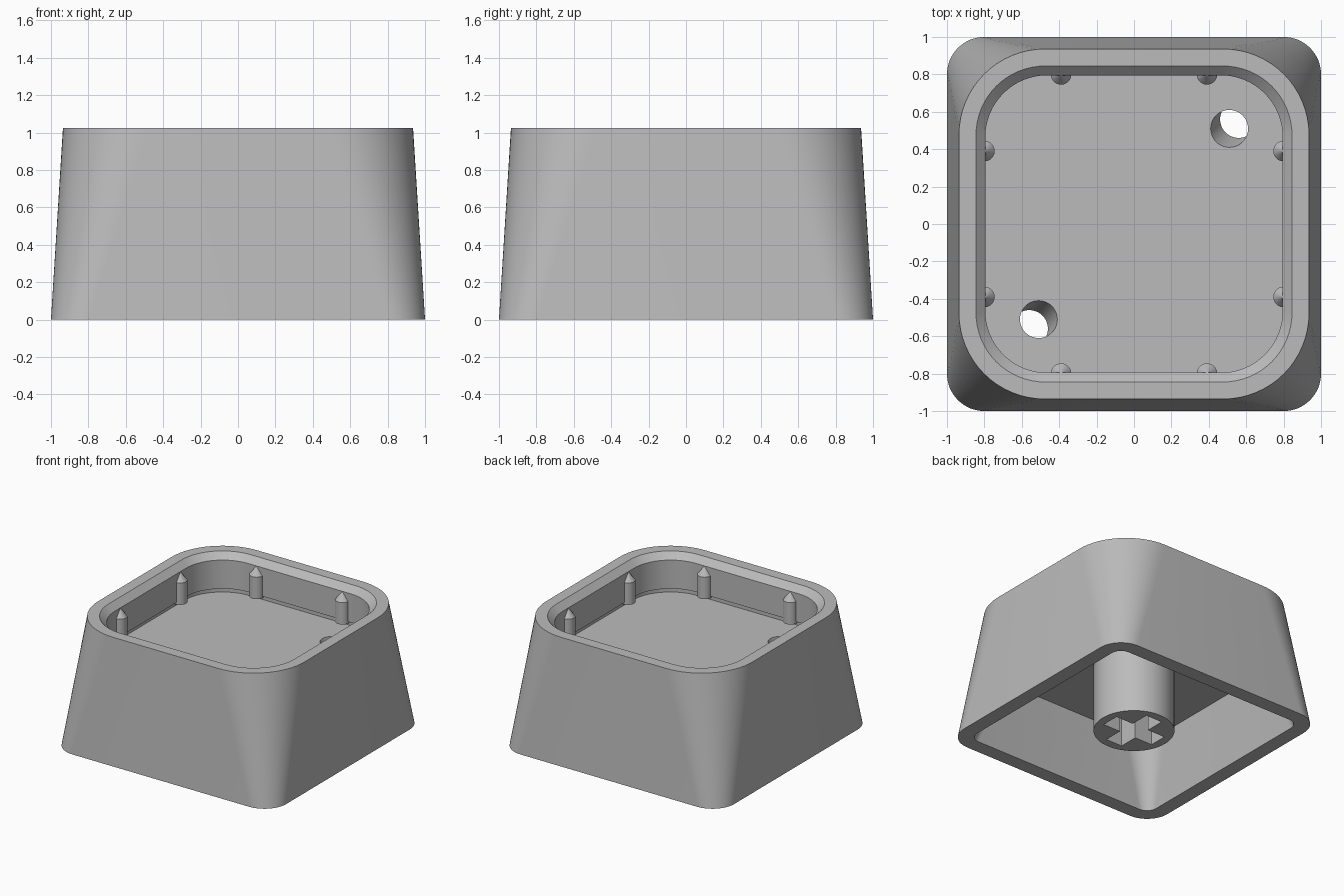
import bpy, bmesh, math
from mathutils import Vector, Matrix

cube = bpy.data.objects.get("Cube")
if cube:
    bpy.data.objects.remove(cube, do_unlink=True)

# One plain grey plastic
grey = bpy.data.materials.new("grey_plastic")
grey.use_nodes = True
GREY = (0.5, 0.5, 0.5, 1)
grey.diffuse_color = GREY
grey.node_tree.nodes["Principled BSDF"].inputs["Base Color"].default_value = GREY


def make_object(name, bm):
    bmesh.ops.recalc_face_normals(bm, faces=bm.faces)
    mesh = bpy.data.meshes.new(name)
    bm.to_mesh(mesh)
    bm.free()
    mesh.materials.append(grey)
    ob = bpy.data.objects.new(name, mesh)
    bpy.context.collection.objects.link(ob)
    return ob


def activate(ob):
    bpy.ops.object.select_all(action='DESELECT')
    ob.select_set(True)
    bpy.context.view_layer.objects.active = ob


def smooth(ob):
    activate(ob)
    bpy.ops.object.shade_smooth_by_angle(angle=math.radians(25))


def cut(ob, cutter):
    mod = ob.modifiers.new("cut", 'BOOLEAN')
    mod.operation = 'DIFFERENCE'
    mod.solver = 'EXACT'
    mod.object = cutter
    activate(ob)
    bpy.ops.object.modifier_apply(modifier=mod.name)
    bpy.data.objects.remove(cutter, do_unlink=True)


def rounded_square(half, radius, z, steps=16):
    """Points of a square with round corners, anticlockwise."""
    points = []
    for corner in range(4):
        turn = Matrix.Rotation(corner * math.pi / 2, 3, 'Z')
        for i in range(steps + 1):
            a = math.pi / 2 * i / steps
            p = Vector((half - radius + radius * math.cos(a),
                        half - radius + radius * math.sin(a), z))
            points.append(turn @ p)
    return points


def loft(bm, loops):
    """Skin a list of point loops and cap both ends."""
    rings = [[bm.verts.new(p) for p in loop] for loop in loops]
    n = len(rings[0])
    for low, high in zip(rings, rings[1:]):
        for i in range(n):
            j = (i + 1) % n
            bm.faces.new((low[i], low[j], high[j], high[i]))
    bm.faces.new(rings[0])
    bm.faces.new(rings[-1])


def circle(x, y, z, radius, n=40):
    return [Vector((x + radius * math.cos(2 * math.pi * i / n),
                    y + radius * math.sin(2 * math.pi * i / n), z)) for i in range(n)]


# Shell: (half width, corner radius, height) from the cavity ceiling, round the
# outside and back down into the top recess
PROFILE = [
    (0.80, 0.22, 0.55),     # cavity ceiling
    (0.88, 0.09, 0.0),      # inner lower edge
    (1.00, 0.20, 0.0),      # outer lower edge
    (0.936, 0.46, 1.025),   # outer top edge
    (0.845, 0.37, 1.025),   # inner top edge
    (0.795, 0.33, 0.975),   # chamfer
    (0.795, 0.33, 0.74),    # recess wall
    (0.82, 0.35, 0.74),     # small undercut
    (0.82, 0.35, 0.70),     # recess floor
]
bm = bmesh.new()
loft(bm, [rounded_square(*ring) for ring in PROFILE])
shell = make_object("shell", bm)

# Two slanted holes through the recess floor
for side in (1, -1):
    bm = bmesh.new()
    loft(bm, [circle(side * c, side * c, z, 0.1)
              for c, z in ((0.577, 0.50), (0.493, 0.75))])
    hole = make_object("hole_cutter", bm)
    hole.hide_render = True
    cut(shell, hole)
smooth(shell)

# Stem with a cross socket in its lower end
bm = bmesh.new()
loft(bm, [circle(0, 0, z, 0.305, 64) for z in (0, 0.56)])
stem = make_object("stem", bm)
for size in ((0.47, 0.15), (0.15, 0.47)):
    bm = bmesh.new()
    bmesh.ops.create_cube(bm, size=1, matrix=Matrix.Translation((0, 0, 0.17))
                          @ Matrix.Diagonal((size[0], size[1], 0.5, 1)))
    slot = make_object("slot_cutter", bm)
    slot.hide_render = True
    cut(stem, slot)
smooth(stem)

# Eight pointed pins, two along each recess wall
number = 0
for quarter in range(4):
    turn = Matrix.Rotation(quarter * math.pi / 2, 3, 'Z')
    for x in (-0.39, 0.39):
        number += 1
        at = turn @ Vector((x, 0.8, 0))
        bm = bmesh.new()
        loft(bm, [circle(at.x, at.y, z, r, 24)
                  for z, r in ((0.725, 0.055), (0.905, 0.055), (0.975, 0.001))])
        smooth(make_object(f"pin_{number}", bm))
